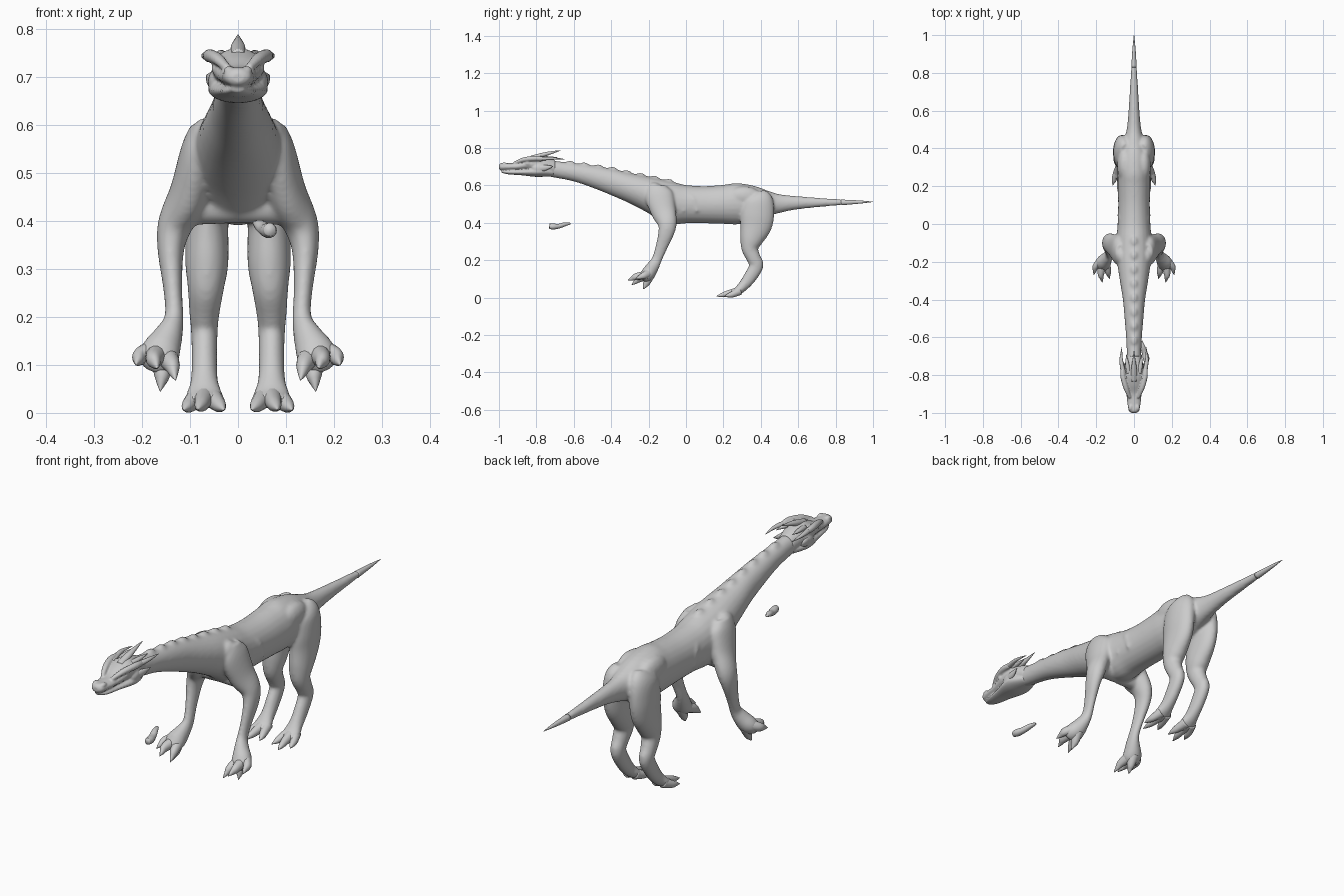
import bpy, bmesh, math
from mathutils import Vector, Matrix


def catmull(p, n):
    """Smoothly resample a list of equal-length tuples."""
    out = []
    for i in range(len(p) - 1):
        a, b, c, d = p[max(i - 1, 0)], p[i], p[i + 1], p[min(i + 2, len(p) - 1)]
        for k in range(n):
            t = k / n
            out.append([0.5 * (2 * q + (r - o) * t + (2 * o - 5 * q + 4 * r - s) * t * t
                               + (3 * q - o - 3 * r + s) * t ** 3)
                        for o, q, r, s in zip(a, b, c, d)])
    out.append(list(p[-1]))
    return out


def loft(bm, stations, mirror=1, axis=None, n=5, sides=24):
    """Tube through (x, y, z, half width, half depth) stations."""
    pts = catmull(stations, n)
    rings = []
    for i, (x, y, z, a, b) in enumerate(pts):
        t = Vector(axis) if axis else (Vector(pts[min(i + 1, len(pts) - 1)][:3])
                                       - Vector(pts[max(i - 1, 0)][:3])).normalized()
        side = (Vector((1, 0, 0)) - t * t.x).normalized()
        up = t.cross(side)
        ring = []
        for k in range(sides):
            w = 2 * math.pi * k / sides
            v = Vector((x, y, z)) + side * max(a, .001) * math.cos(w) + up * max(b, .001) * math.sin(w)
            v.x *= mirror
            ring.append(bm.verts.new(v))
        rings.append(ring)
    for r, s in zip(rings, rings[1:]):
        for k in range(sides):
            j = (k + 1) % sides
            bm.faces.new((r[k], r[j], s[j], s[k]))
    bm.faces.new(rings[0][::-1])
    bm.faces.new(rings[-1])


def blob(bm, centre, size):
    m = Matrix.Translation(centre) @ Matrix.Diagonal((*size, 1))
    bmesh.ops.create_uvsphere(bm, u_segments=16, v_segments=10, radius=1, matrix=m)


def profile(rows):
    """(y, top, bottom, half width) rows into loft stations."""
    return [(0, y, (t + b) / 2, w, (t - b) / 2) for y, t, b, w in rows]


def finish(bm, name, voxel=None, smooth=4):
    bmesh.ops.recalc_face_normals(bm, faces=bm.faces)
    for f in bm.faces:
        f.smooth = True
    me = bpy.data.meshes.new(name)
    bm.to_mesh(me)
    bm.free()
    ob = bpy.data.objects.new(name, me)
    bpy.context.collection.objects.link(ob)
    if voxel:
        m = ob.modifiers.new("blend", 'REMESH')
        m.mode = 'VOXEL'
        m.voxel_size = voxel
        m.use_smooth_shade = True
        s = ob.modifiers.new("soften", 'SMOOTH')
        s.factor = 0.5
        s.iterations = smooth
    return ob


def spike(name, stations, mirror=1):
    bm = bmesh.new()
    loft(bm, stations, mirror, n=6, sides=14)
    finish(bm, name)


# torso, neck and tail with limbs blended in
bm = bmesh.new()
body = [(-.77, .738, .652, .042), (-.7, .731, .641, .038), (-.6, .719, .621, .042),
        (-.5, .707, .587, .05), (-.4, .69, .547, .059), (-.3, .667, .503, .075),
        (-.2, .648, .45, .09), (-.13, .633, .404, .096), (-.07, .619, .39, .093),
        (0, .602, .397, .087), (.1, .596, .397, .084), (.2, .603, .394, .086),
        (.27, .612, .391, .087), (.36, .599, .40, .08), (.44, .571, .434, .056),
        (.5, .553, .452, .039), (.6, .542, .472, .029), (.8, .527, .492, .017),
        (.93, .520, .502, .009)]
loft(bm, profile(body), axis=(0, 1, 0))

# vertebra bumps along the neck and back
for i in range(8):
    y = -.62 + i * .075
    k = next(j for j in range(len(body)) if body[j + 1][0] >= y)
    (y0, t0, *_), (y1, t1, *_) = body[k], body[k + 1]
    z = t0 + (t1 - t0) * (y - y0) / (y1 - y0)
    blob(bm, (0, y, z - .014), (.022, .032, .025))

front_leg = [(.07, -.15, .595, .028, .045), (.081, -.145, .55, .037, .075),
             (.1, -.12, .46, .042, .067), (.13, -.1, .395, .037, .051),
             (.14, -.108, .34, .028, .042), (.136, -.135, .26, .02, .031),
             (.133, -.158, .2, .02, .028), (.143, -.178, .165, .029, .034),
             (.162, -.205, .125, .042, .038), (.168, -.235, .105, .036, .026)]
hind_leg = [(.045, .375, .555, .025, .05), (.058, .385, .52, .045, .08),
            (.065, .382, .45, .046, .09), (.065, .374, .385, .045, .085),
            (.065, .35, .31, .045, .062), (.067, .342, .26, .038, .045),
            (.07, .362, .21, .032, .038), (.07, .376, .17, .028, .038),
            (.07, .343, .11, .027, .035), (.07, .308, .065, .029, .029),
            (.07, .272, .033, .04, .022), (.07, .24, .023, .034, .015)]
for s in (1, -1):
    loft(bm, front_leg, s)
    loft(bm, hind_leg, s)
    blob(bm, (s * .068, -.17, .565), (.034, .05, .05))
    # breast muscle reaching to the arm, hip and heel
    loft(bm, [(.0, -.12, .43, .03, .035), (.05, -.115, .43, .035, .038), (.115, -.11, .425, .035, .035)], s,
         axis=(.999, .01, 0))
    blob(bm, (s * .05, .31, .54), (.04, .09, .055))
    blob(bm, (s * .07, .392, .185), (.022, .022, .028))
    # faint ribs
    for y in (-.03, .04):
        loft(bm, [(.06, y - .03, .55, .012, .014), (.074, y, .52, .013, .016),
                  (.076, y + .02, .46, .01, .012)], s)
finish(bm, "body", .0065, 10)

# tail tip
spike("tail_tip", [(0, .83, .509, .0145, .0155), (0, .93, .511, .008, .0085), (0, 1, .512, .001, .001)])

# head: skull, jaw, brows, eyes, nostrils
bm = bmesh.new()
loft(bm, profile([(-1, .708, .688, .014), (-.988, .719, .68, .028), (-.95, .719, .68, .035),
                  (-.9, .723, .68, .041), (-.85, .745, .68, .051), (-.8, .76, .67, .054),
                  (-.75, .752, .66, .05), (-.7, .735, .65, .038)]), axis=(0, 1, 0))
loft(bm, profile([(-.987, .682, .668, .014), (-.95, .682, .659, .03), (-.88, .687, .654, .043),
                  (-.81, .70, .646, .06), (-.765, .702, .646, .06), (-.71, .69, .648, .036)]), axis=(0, 1, 0))
for s in (1, -1):
    loft(bm, [(.022, -.92, .718, .008, .008), (.042, -.87, .737, .013, .012),
              (.058, -.81, .744, .014, .014), (.061, -.765, .742, .011, .012)], s)
    blob(bm, (s * .042, -.845, .717), (.014, .018, .012))
    blob(bm, (s * .018, -.972, .712), (.012, .018, .011))
    blob(bm, (s * .045, -.785, .69), (.018, .04, .026))
finish(bm, "head", .004, 5)

# horns and cheek frills
spike("crest_horn", [(0, -.83, .744, .016, .014), (0, -.77, .762, .015, .012),
                     (0, -.72, .775, .008, .008), (0, -.67, .787, .001, .001)])
for s, tag in ((1, "left"), (-1, "right")):
    spike("brow_horn_" + tag, [(.046, -.82, .74, .012, .01), (.061, -.765, .743, .012, .01),
                               (.068, -.71, .744, .008, .007), (.064, -.65, .74, .001, .001)], s)
    spike("rear_horn_" + tag, [(.028, -.79, .743, .012, .01), (.036, -.74, .748, .01, .008),
                               (.04, -.69, .75, .001, .001)], s)
    spike("cheek_frill_" + tag, [(.046, -.8, .69, .012, .02), (.056, -.755, .694, .01, .016),
                                 (.066, -.71, .702, .001, .002)], s)
    # fingers of the front paws
    for i, (b, m, t) in enumerate([((.178, -.2, .128), (.203, -.225, .118), (.213, -.27, .1)),
                                   ((.168, -.21, .122), (.175, -.265, .112), (.168, -.31, .093)),
                                   ((.15, -.205, .12), (.138, -.25, .1), (.13, -.29, .068)),
                                   ((.158, -.19, .12), (.158, -.21, .08), (.162, -.228, .045))]):
        mid = tuple(.5 * (p + q) for p, q in zip(m, t))
        spike(f"finger_{i + 1}_{tag}", [(*b, .024, .024), (*m, .017, .019), (*mid, .01, .012), (*t, .001, .001)], s)
    # toes of the hind feet
    for i, (b, m, t) in enumerate([((.055, .285, .034), (.042, .24, .019), (.029, .195, .006)),
                                   ((.07, .28, .035), (.075, .22, .02), (.083, .162, .007)),
                                   ((.084, .285, .034), (.1, .25, .018), (.113, .205, .006))]):
        mid = tuple(.5 * (p + q) for p, q in zip(m, t))
        spike(f"toe_{i + 1}_{tag}", [(*b, .022, .022), (*m, .016, .017), (*mid, .011, .011), (*t, .001, .001)], s)

# loose tongue piece ahead of the chest
spike("tongue", [(.066, -.73, .382, .012, .014), (.064, -.71, .38, .017, .016), (.056, -.68, .382, .015, .013),
                 (.046, -.65, .391, .013, .011), (.037, -.62, .396, .007, .005)])
